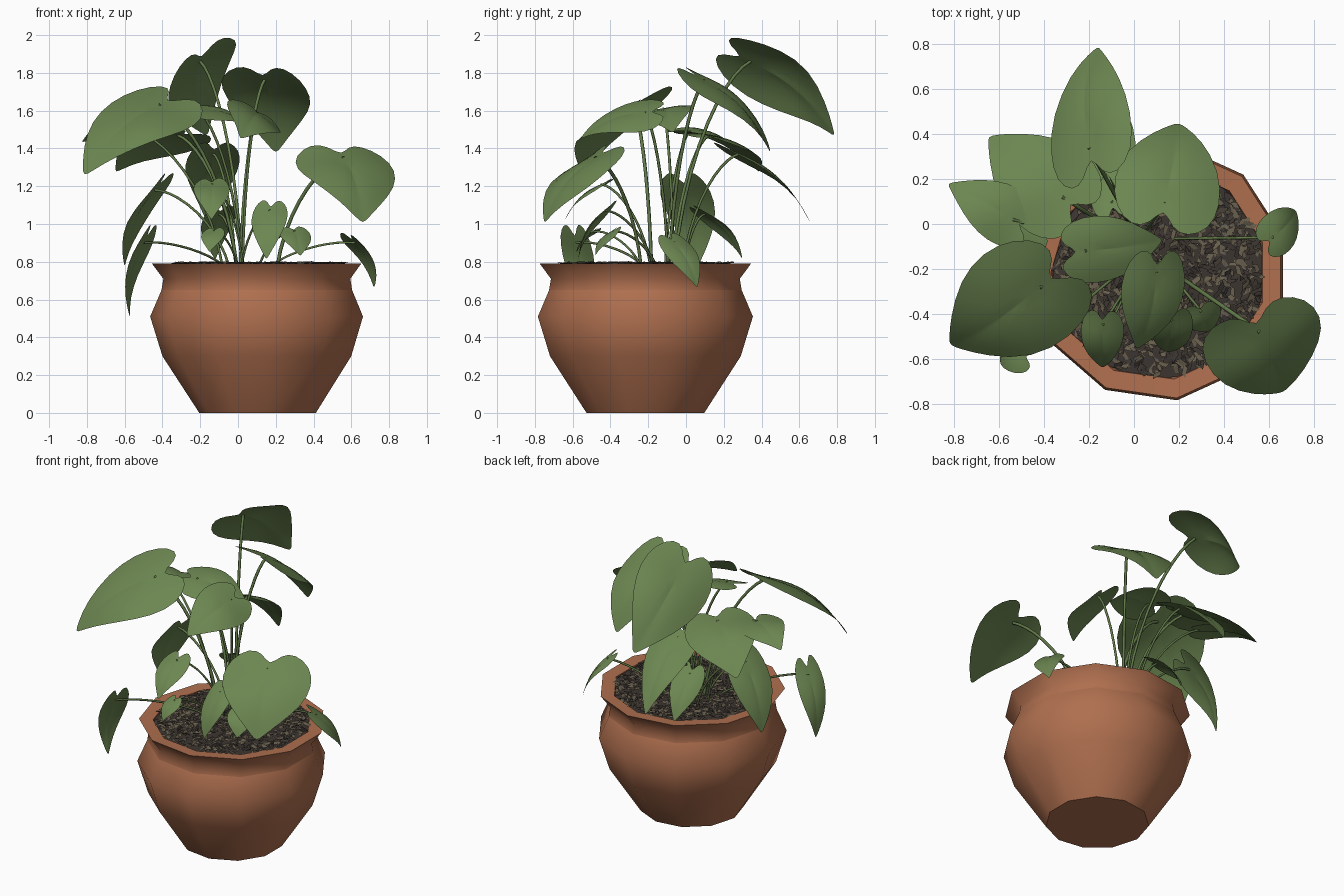
import bpy, bmesh, math, random
from mathutils import Vector, Matrix

if "Cube" in bpy.data.objects:
    bpy.data.objects.remove(bpy.data.objects["Cube"], do_unlink=True)
random.seed(4)
UP = Vector((0, 0, 1))
POT_CENTRE = Vector((0.11, -0.215, 0))
CROWN = Vector((0.04, -0.1, 0.76))


def material(name, colour):
    mat = bpy.data.materials.new(name)
    mat.use_nodes = True
    mat.diffuse_color = (*colour, 1)
    shader = mat.node_tree.nodes["Principled BSDF"]
    shader.inputs["Base Color"].default_value = (*colour, 1)
    shader.inputs["Roughness"].default_value = 0.8
    return mat


TERRACOTTA = material("terracotta", (0.43, 0.16, 0.078))
LEAF = material("leaf green", (0.15, 0.24, 0.083))
STEM = material("stem green", (0.12, 0.19, 0.065))
SOIL = material("dark soil", (0.045, 0.036, 0.03))
BARK = material("bark brown", (0.14, 0.115, 0.075))


def add_object(name, bm, *mats):
    mesh = bpy.data.meshes.new(name)
    bm.to_mesh(mesh)
    bm.free()
    for mat in mats:
        mesh.materials.append(mat)
    obj = bpy.data.objects.new(name, mesh)
    bpy.context.collection.objects.link(obj)
    return obj


def smooth(obj, angle):
    bpy.ops.object.select_all(action='DESELECT')
    obj.select_set(True)
    bpy.context.view_layer.objects.active = obj
    bpy.ops.object.shade_smooth_by_angle(angle=math.radians(angle))


# Pot: a coarse lathe with a creased neck, a flared rim and a closed base
def build_pot(sides=11):
    profile = [(0.315, 0), (0.51, 0.3), (0.575, 0.51), (0.515, 0.65), (0.505, 0.71),
               (0.565, 0.79), (0.48, 0.785), (0.46, 0.7)]
    neck = 3
    bm = bmesh.new()
    rings = []
    for radius, z in profile:
        ring = []
        for i in range(sides):
            a = math.tau * (i + 0.5) / sides
            ring.append(bm.verts.new(POT_CENTRE + Vector((radius * math.cos(a), radius * math.sin(a), z))))
        rings.append(ring)
    for low, high in zip(rings, rings[1:]):
        for i in range(sides):
            j = (i + 1) % sides
            bm.faces.new((low[i], low[j], high[j], high[i]))
    bm.faces.new(rings[0][::-1])
    for i in range(sides):
        bm.edges.get((rings[neck][i - 1], rings[neck][i])).smooth = False
    smooth(add_object("pot", bm, TERRACOTTA), 55)


# Soil disc and the loose bark chips lying on it
def build_soil():
    bm = bmesh.new()
    bmesh.ops.create_circle(bm, cap_ends=True, segments=22, radius=0.475,
                            matrix=Matrix.Translation(POT_CENTRE + UP * 0.778))
    add_object("soil", bm, SOIL)
    bm = bmesh.new()
    for i in range(1400):
        radius, a = 0.46 * math.sqrt(random.random()), random.uniform(0, math.tau)
        spot = POT_CENTRE + Vector((radius * math.cos(a), radius * math.sin(a), random.uniform(0.78, 0.797)))
        turn = Matrix.Rotation(random.uniform(0, math.tau), 4, 'Z') @ Matrix.Rotation(random.uniform(-0.6, 0.6), 4, 'X')
        size = random.uniform(0.7, 1.4)
        corners = [(-0.022, -0.006), (0.012, -0.01), (0.024, 0.004), (-0.01, 0.01)]
        chip = [bm.verts.new(spot + turn @ Vector((x * size, y * size, 0))) for x, y in corners]
        bm.faces.new(chip).material_index = i % 2
    add_object("bark_chips", bm, BARK, SOIL)


# Heart-shaped blade: half outline as (along, across), from notch to tip
HALF = [(-0.04, 0), (-0.24, 0.2), (-0.28, 0.5), (-0.12, 0.87), (0.15, 1),
        (0.45, 0.85), (0.75, 0.42), (0.93, 0.12), (1, 0)]
OUTLINE = HALF + [(t, -s) for t, s in HALF[-2:0:-1]]


def blade(name, base, tip, width, roll):
    along = tip - base
    length = along.length
    d = along.normalized()
    side = d.cross(UP).normalized()
    normal = side.cross(d)
    r = math.radians(roll)
    side, normal = side * math.cos(r) + normal * math.sin(r), normal * math.cos(r) - side * math.sin(r)
    half = width / 2
    phase = random.uniform(0, math.tau)

    def place(t, s):
        lift = 0.12 * length * math.sin(math.pi * max(t, -0.3))
        lift += half * (0.1 * abs(s) - 0.24 * s * s + 0.08 * s * math.sin(5 * t + phase))
        return base + along * t + side * (s * half) + normal * lift

    bm = bmesh.new()
    pivot = 0.06
    centre = bm.verts.new(place(pivot, 0))
    rings = [[bm.verts.new(place(pivot + (t - pivot) * k, s * k)) for t, s in OUTLINE]
             for k in (0.35, 0.7, 1)]
    n = len(OUTLINE)
    for i in range(n):
        j = (i + 1) % n
        bm.faces.new((centre, rings[0][i], rings[0][j]))
        for inner, outer in zip(rings, rings[1:]):
            bm.faces.new((inner[i], outer[i], outer[j], inner[j]))
    for face in bm.faces:
        face.smooth = True
    obj = add_object(name + "_leaf", bm, LEAF)
    sub = obj.modifiers.new("soft outline", 'SUBSURF')
    sub.levels = sub.render_levels = 1


# Stem: an arching tube from the crown to the blade
def stem(name, base, thickness):
    start = CROWN + Vector((random.uniform(-0.06, 0.06), random.uniform(-0.06, 0.06), 0))
    start += Vector((base.x, base.y + 0.1, 0)) * 0.2
    rise = base.z - start.z
    back = (start - base) * 0.3
    back.z = 0.03 - 0.08 * rise
    curve = bpy.data.curves.new(name + "_stem", 'CURVE')
    curve.dimensions = '3D'
    curve.bevel_depth = thickness
    curve.bevel_resolution = 1
    curve.resolution_u = 10
    spline = curve.splines.new('BEZIER')
    spline.bezier_points.add(1)
    for point, co, handle in zip(spline.bezier_points, (start, base),
                                 (start + UP * rise * 0.45 + (base - start) * 0.15, base + back)):
        point.handle_left_type = point.handle_right_type = 'FREE'
        point.co = co
        point.handle_left = point.handle_right = handle
    curve.materials.append(STEM)
    bpy.context.collection.objects.link(bpy.data.objects.new(name + "_stem", curve))


def leaf(name, base, tip, width, roll=0):
    base, tip = Vector(base), Vector(tip)
    blade(name, base, tip, width, roll)
    stem(name, base, 0.005 + 0.008 * width)


build_pot()
build_soil()

# Large upper leaves
leaf("tall_back", (-0.2, 0.34, 1.86), (-0.16, 0.79, 1.46), 0.48, roll=42)
leaf("broad_back", (0.14, 0.1, 1.76), (0.2, 0.45, 1.37), 0.5, roll=-4)
leaf("back_right", (-0.32, 0.12, 1.47), (-0.65, 0.39, 1.27), 0.46, roll=-12)
leaf("hidden_back", (-0.13, 0.28, 1.37), (-0.16, 0.66, 1), 0.3)
leaf("broad_front_right", (-0.42, -0.28, 1.63), (-0.82, -0.54, 1.25), 0.57, roll=20)
leaf("far_right", (-0.54, 0.02, 1.49), (-0.83, 0.18, 1.43), 0.28, roll=-12)
leaf("upper_middle", (-0.22, -0.12, 1.61), (0.13, -0.07, 1.48), 0.32, roll=-12)
leaf("upper_front", (0.1, -0.22, 1.59), (0.01, -0.56, 1.45), 0.34, roll=32)
leaf("broad_front_left", (0.56, -0.48, 1.35), (0.66, -0.75, 1), 0.57, roll=4)

# Drooping leaves around the rim
leaf("low_front_right", (-0.5, -0.58, 0.9), (-0.57, -0.55, 0.5), 0.19)
leaf("low_right", (-0.44, 0, 1.18), (-0.6, 0.06, 0.77), 0.3)
leaf("low_left", (0.62, -0.06, 0.9), (0.72, 0.06, 0.66), 0.2, roll=-18)
leaf("low_back", (-0.1, 0.1, 1.05), (-0.12, 0.3, 0.81), 0.2, roll=15)

# Small young leaves
leaf("small_front_heart", (-0.14, -0.45, 1.21), (-0.14, -0.64, 1.02), 0.2)
leaf("middle_front_heart", (0.17, -0.43, 1.07), (0.15, -0.57, 0.81), 0.2)
leaf("young_left", (0.3, -0.39, 0.96), (0.33, -0.48, 0.83), 0.18)
leaf("young_right", (-0.13, -0.49, 0.96), (-0.15, -0.58, 0.85), 0.13)
